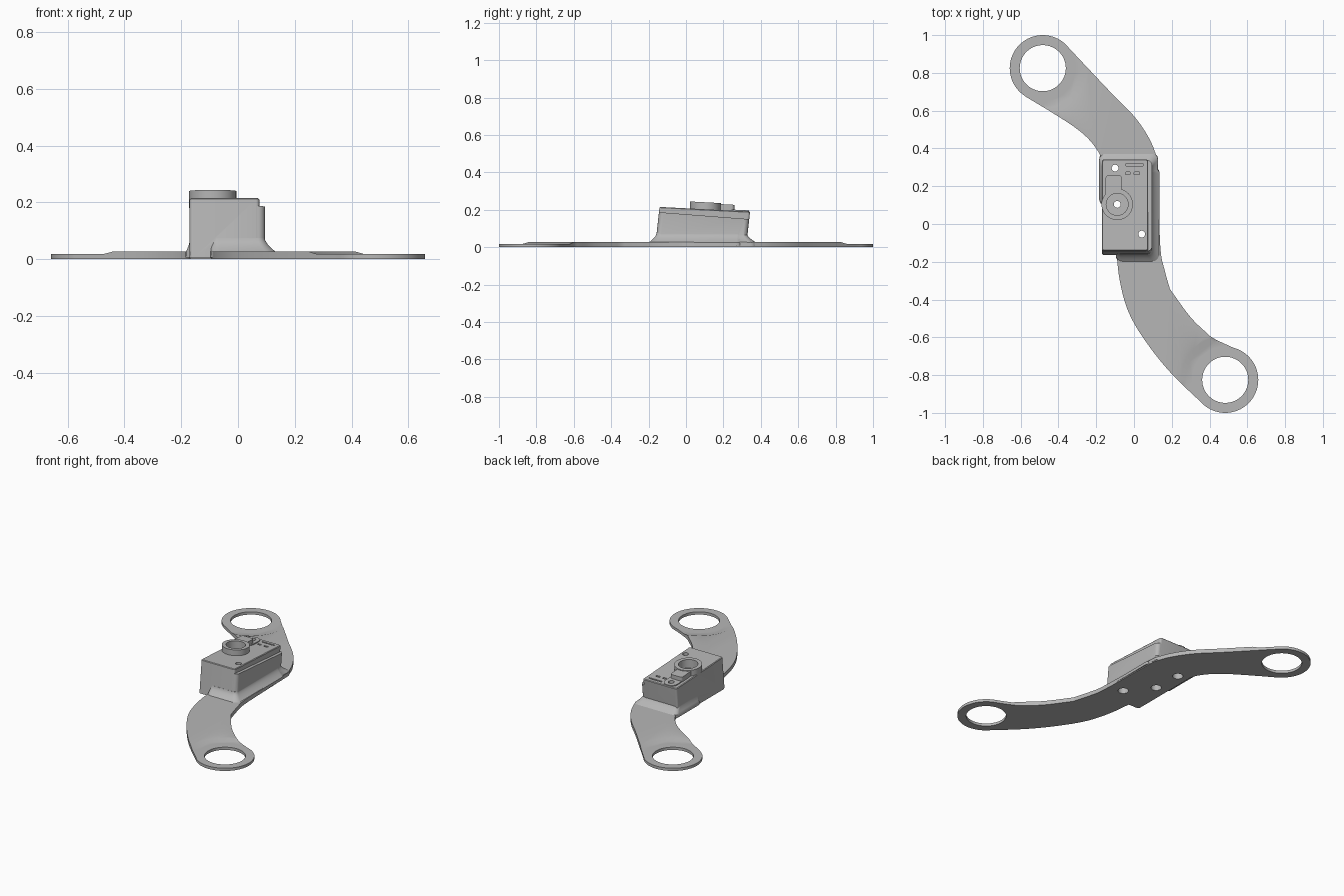
import bpy, bmesh, math
from mathutils import Matrix, Vector

old = bpy.data.objects.get("Cube")
if old:
    bpy.data.objects.remove(old)

grey = bpy.data.materials.new("plain grey")
grey.use_nodes = True
grey.diffuse_color = (0.47, 0.47, 0.47, 1)
grey.node_tree.nodes["Principled BSDF"].inputs["Base Color"].default_value = (0.47, 0.47, 0.47, 1)

TILT = -0.052  # slope of the housing top


def top_z(y):
    return 0.208 + TILT * y


def finish(name, bm):
    bmesh.ops.recalc_face_normals(bm, faces=bm.faces)
    mesh = bpy.data.meshes.new(name)
    bm.to_mesh(mesh)
    bm.free()
    obj = bpy.data.objects.new(name, mesh)
    bpy.context.collection.objects.link(obj)
    mesh.materials.append(grey)
    return obj


def skin(name, rings):
    """Solid through a stack of matching closed rings."""
    bm = bmesh.new()
    loops = [[bm.verts.new(p) for p in ring] for ring in rings]
    n = len(loops[0])
    for low, high in zip(loops, loops[1:]):
        for i in range(n):
            j = (i + 1) % n
            bm.faces.new((low[i], low[j], high[j], high[i]))
    bm.faces.new(loops[0][::-1])
    bm.faces.new(loops[-1])
    return finish(name, bm)


def cylinder(name, x, y, z0, z1, r0, r1=None, tilt=0):
    r1 = r0 if r1 is None else r1
    rings = []
    for z, r in ((z0, r0), (z1, r1)):
        ring = []
        for i in range(64):
            a = math.tau * i / 64
            dy = r * math.sin(a)
            ring.append((x + r * math.cos(a), y + dy, z + tilt * dy))
        rings.append(ring)
    return skin(name, rings)


def rounded(x0, x1, y0, y1, r, z, slope=0):
    """Rounded rectangle; z is the height at y = 0."""
    pts = []
    corners = ((x1 - r, y1 - r), (x0 + r, y1 - r), (x0 + r, y0 + r), (x1 - r, y0 + r))
    for k, (cx, cy) in enumerate(corners):
        for i in range(7):
            a = (k + i / 6) * math.pi / 2
            y = cy + r * math.sin(a)
            pts.append((cx + r * math.cos(a), y, z + slope * y))
    return pts


def combine(obj, other, op):
    mod = obj.modifiers.new(op, "BOOLEAN")
    mod.operation, mod.solver, mod.object = op, "EXACT", other
    bpy.context.view_layer.objects.active = obj
    bpy.ops.object.modifier_apply(modifier=mod.name)
    bpy.data.objects.remove(other)


def spline(points, steps=6):
    """Smooth path through the points."""
    p = [Vector(q) for q in points]
    p = [2 * p[0] - p[1]] + p + [2 * p[-1] - p[-2]]
    out = []
    for a, b, c, d in zip(p, p[1:], p[2:], p[3:]):
        for i in range(steps):
            t = i / steps
            out.append(0.5 * (2 * b + (c - a) * t + (2 * a - 5 * b + 4 * c - d) * t * t
                              + (3 * b - a - 3 * c + d) * t ** 3))
    return out


# S-shaped arm plate outline, clockwise from the back ring
outline = spline([(-0.357, 0.945), (-0.13, 0.704), (0, 0.571), (0.082, 0.45), (0.125, 0.344)])
outline += spline([(0.125, 0.344), (0.13, 0.16), (0.14, -0.13), (0.161, -0.24), (0.19, -0.344)])
outline += spline([(0.19, -0.344), (0.294, -0.487), (0.373, -0.566), (0.426, -0.608), (0.555, -0.668)])
outline += spline([(0.362, -0.95), (0.24, -0.835), (0.161, -0.75), (0.082, -0.65),
                   (0.003, -0.53), (-0.045, -0.423), (-0.077, -0.29), (-0.093, -0.153)])
outline += [Vector((-0.093, -0.153)), Vector((-0.17, -0.153))]
outline += spline([(-0.17, 0.32), (-0.182, 0.37), (-0.235, 0.444), (-0.315, 0.513),
                   (-0.447, 0.598), (-0.58, 0.678)])
outline.append(Vector((-0.58, 0.678)))
outline.reverse()
plate = skin("arm_plate", [[(p.x, p.y, z) for p in outline] for z in (0, 0.027)])

# Thinner mounting rings at both ends
for x, y in ((-0.483, 0.825), (0.483, -0.825)):
    combine(plate, cylinder("step_cutter", x, y, 0.018, 0.045, 0.21, 0.285), "DIFFERENCE")
    combine(plate, cylinder("ring", x, y, 0, 0.018, 0.175), "UNION")
    combine(plate, cylinder("ring_cutter", x, y, -0.1, 0.1, 0.122), "DIFFERENCE")

# Housing with a sloping top
housing = skin("housing", [
    rounded(-0.17, 0.075, -0.165, 0.322, 0.012, 0.004),
    rounded(-0.17, 0.075, -0.142, 0.342, 0.012, 0.204, TILT),
    rounded(-0.166, 0.071, -0.138, 0.338, 0.009, 0.208, TILT)])

# Lower shelf along the left side
combine(housing, skin("side_shelf", [
    rounded(-0.1, 0.095, -0.164, 0.321, 0.025, 0.004),
    rounded(-0.1, 0.095, -0.144, 0.338, 0.025, 0.176, -0.077)]), "UNION")


def flare(name, x0, x1, y0, y1, gx0, gx1, gy0, gy1):
    """Concave skirt growing outwards towards the plate."""
    rings = [rounded(x0 - gx0, x1 + gx1, y0 - gy0, y1 + gy1, 0.03, 0.006)]
    for i in range(7):
        t = i / 6
        g = (1 - t) ** 1.7
        rings.append(rounded(x0 - gx0 * g, x1 + gx1 * g, y0 - gy0 * g, y1 + gy1 * g,
                             0.025 + 0.01 * g, 0.025 + 0.05 * t))
    return skin(name, rings)


combine(housing, flare("front_flare", -0.096, 0.094, -0.158, 0.3, 0, 0.041, 0.042, 0), "UNION")
combine(housing, flare("back_flare", -0.169, 0.093, 0.1, 0.325, 0.015, 0.034, 0, 0.05), "UNION")

# Raised pad and round boss on top
combine(housing, skin("pad", [
    rounded(-0.15, -0.065, 0.12, 0.258, 0.015, z, TILT) for z in (0.19, 0.24)]), "UNION")
combine(housing, skin("pin_pad", [
    rounded(-0.148, -0.057, 0.2, 0.337, 0.04, z, TILT) for z in (0.19, 0.214)]), "UNION")
bx, by = -0.089, 0.104
combine(housing, cylinder("boss", bx, by, 0.18, 0.24, 0.083, tilt=TILT), "UNION")
combine(housing, cylinder("boss_recess", bx, by, 0.185, 0.3, 0.058, tilt=TILT), "DIFFERENCE")

# Shallow slots behind the boss
for x0, x1, y0, y1 in ((-0.045, 0.05, 0.308, 0.318), (-0.045, -0.02, 0.262, 0.275), (0.0, 0.03, 0.262, 0.275)):
    combine(housing, skin("slot_cutter", [
        rounded(x0, x1, y0, y1, 0.004, z, TILT) for z in (0.196, 0.26)]), "DIFFERENCE")

# Screw holes through everything, wider underneath
for x, y in ((-0.1, 0.296), (bx, by), (0.041, -0.053)):
    for part in (plate, housing):
        combine(part, cylinder("hole_cutter", x, y, -0.1, 0.4, 0.018), "DIFFERENCE")
        combine(part, cylinder("counterbore", x, y, -0.1, 0.1, 0.032), "DIFFERENCE")

for part in (plate, housing):
    bpy.ops.object.select_all(action="DESELECT")
    part.select_set(True)
    bpy.context.view_layer.objects.active = part
    bpy.ops.object.shade_smooth_by_angle(angle=math.radians(30))
